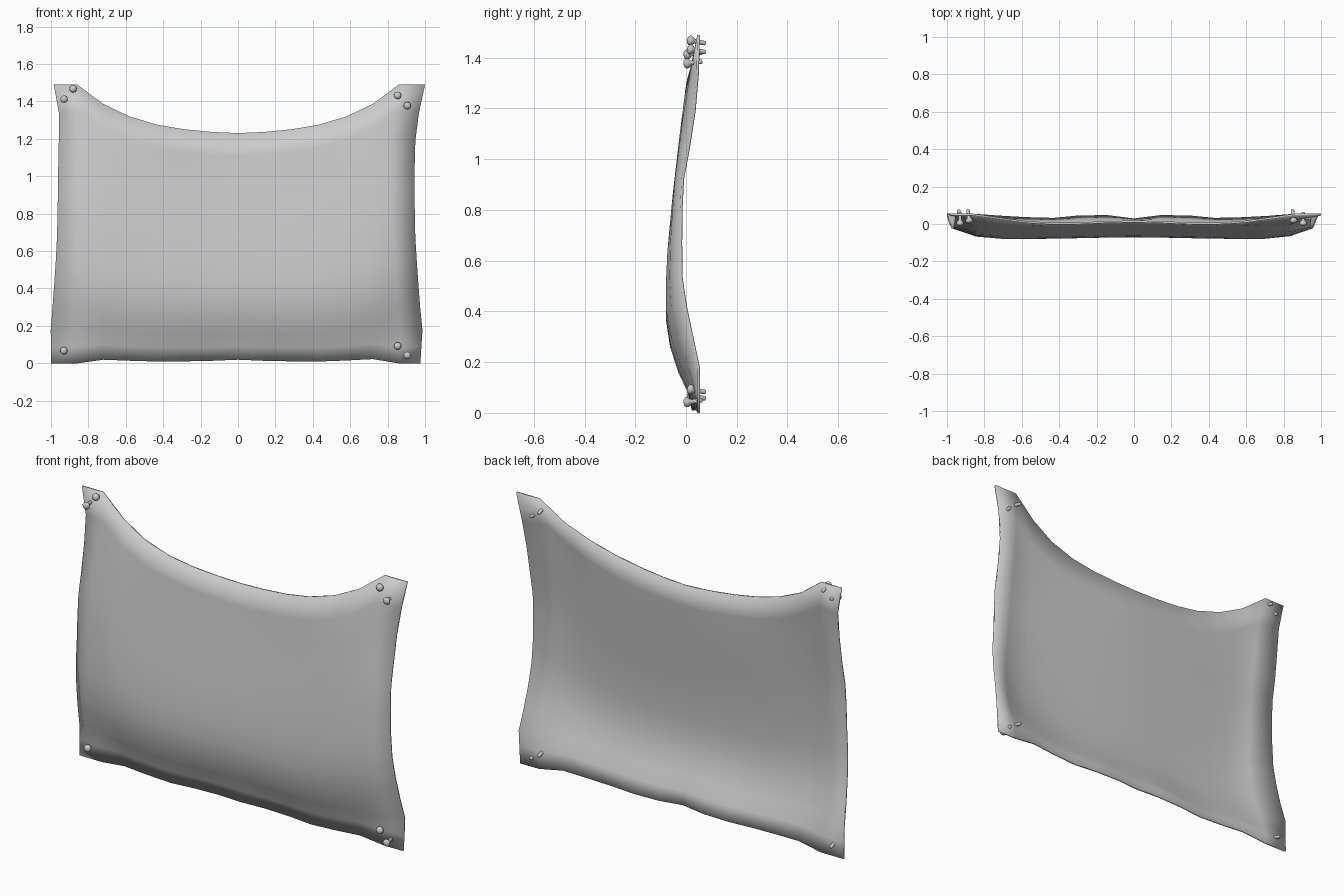
import bpy, bmesh, math
from mathutils import Vector

if "Cube" in bpy.data.objects:
    bpy.data.objects.remove(bpy.data.objects["Cube"])


def lerp(pts, t):
    # piecewise linear curve through (t, x, y, z) points
    for a, b in zip(pts, pts[1:]):
        if t <= b[0]:
            k = (t - a[0]) / (b[0] - a[0])
            return Vector([p + (q - p) * k for p, q in zip(a[1:], b[1:])])
    return Vector(pts[-1][1:])


# Edge curves: (parameter, x, y, z)
half_top = [(.86, .05, 1.49), (.72, .03, 1.385), (.6, .012, 1.325),
            (.46, .002, 1.28), (.31, .003, 1.253), (.16, .01, 1.237), (0, .014, 1.23)]
top = [(0, -.985, .05, 1.49)]
top += [((1 - x) / 2, -x, y, z) for x, y, z in half_top]
top += [((1 + x) / 2, x, y, z) for x, y, z in reversed(half_top[:-1])]
top += [(1, 1.0, .05, 1.49)]
bottom = [((x + 1) / 2, x, y, z) for x, y, z in (
    (-1, .05, 0), (-.86, .05, 0), (-.72, .04, .02), (-.46, .025, .01), (-.2, .05, .012),
    (0, .025, .02), (.2, .05, .012), (.46, .025, .01), (.74, .04, .024), (.86, .05, 0))]
bottom += [(1, .975, .05, 0)]


def side(rows):
    return [(z / 1.49, x, y, z) for x, y, z in rows]


left = side([(-1, .05, 0), (-1, .05, .18), (-.99, .02, .3), (-.975, -.018, .5), (-.965, -.02, .7),
             (-.962, -.017, .9), (-.96, .01, 1.04), (-.957, .03, 1.18), (-.955, .045, 1.33), (-.985, .05, 1.49)])
right = side([(.975, .05, 0), (.985, .05, .18), (.97, .02, .32), (.957, -.018, .5), (.945, -.02, .7),
              (.943, -.017, .9), (.943, .01, 1.04), (.944, .03, 1.16), (.958, .045, 1.3), (1, .05, 1.49)])
# Belly depth against height: (parameter, 0, depth)
belly = [(v, 0, y) for v, y in (
    (0, .02), (.1, -.03), (.18, -.058), (.28, -.076), (.4, -.075), (.5, -.063), (.6, -.05),
    (.75, -.028), (.9, -.01), (1, -.002))]


def curl(d, r):
    return 1 - math.exp(-(max(d, 0) / r) ** 1.6)


def sheet_point(u, v):
    B, T, L, R = lerp(bottom, u), lerp(top, u), lerp(left, v), lerp(right, v)
    corners = [lerp(bottom, 0), lerp(bottom, 1), lerp(top, 0), lerp(top, 1)]
    p = B * (1 - v) + T * v + L * (1 - u) + R * u
    for c, w in zip(corners, ((1 - u) * (1 - v), u * (1 - v), (1 - u) * v, u * v)):
        p -= c * w
    dx = min(p.x - L.x, R.x - p.x)
    db, dt = p.z - B.z, T.z - p.z
    # inward pull of the edges, flatter at the pinned corners
    w = curl(dx, .1) * curl(db, .1) * curl(dt, .075) * curl(math.hypot(dx, min(db, dt)), .22)
    depth = lerp(belly, v).y + .01 * math.exp(-(p.x / .35) ** 2)
    p.y += (depth - p.y) * w
    return p


def make_object(name, bm):
    me = bpy.data.meshes.new(name)
    bm.to_mesh(me)
    bm.free()
    for f in me.polygons:
        f.use_smooth = True
    ob = bpy.data.objects.new(name, me)
    bpy.context.collection.objects.link(ob)
    return ob


# Stretched cloth sheet: coarse grid with thin, softly shaded rim
half = [1, .86, .72, .58, .43, .29, .14]
us = [(1 - x) / 2 for x in half] + [.5] + [(1 + x) / 2 for x in reversed(half)]
vs = [0, .06, .12, .2, .28, .36, .45, .54, .62, .7, .8, .9, 1]
bm = bmesh.new()
rows = [[bm.verts.new(sheet_point(u, v)) for u in us] for v in vs]
for r0, r1 in zip(rows, rows[1:]):
    for i in range(len(us) - 1):
        bm.faces.new((r0[i], r0[i + 1], r1[i + 1], r1[i]))
sheet = make_object("cloth_sheet", bm)
mod = sheet.modifiers.new("thickness", 'SOLIDIFY')
mod.thickness = .01
mod.offset = 0


# Pins: lathe profile (radius, distance along shaft)
profile = [(0, 0), (.012, .002), (.019, .009), (.02, .016), (.016, .023), (.009, .031),
           (.009, .07), (.007, .075), (0, .075)]


def pin(name, head, tip):
    bm = bmesh.new()
    n = 12
    rings = []
    for r, h in profile:
        if r == 0:
            rings.append([bm.verts.new((0, 0, h))] * n)
        else:
            rings.append([bm.verts.new((r * math.cos(2 * math.pi * k / n),
                                        r * math.sin(2 * math.pi * k / n), h)) for k in range(n)])
    for a, b in zip(rings, rings[1:]):
        for k in range(n):
            q = (k + 1) % n
            bm.faces.new(list(dict.fromkeys((a[k], a[q], b[q], b[k]))))
    ob = make_object(name, bm)
    ob.location = head
    ob.rotation_euler = (Vector(tip) - Vector(head)).to_track_quat('Z', 'Y').to_euler()


outer = [(-.93, 1.41), (.905, 1.375), (.905, .04)]
inner = [(-.88, 1.47), (.855, 1.435), (.855, .095), (-.93, .07)]
for i, (x, z) in enumerate(outer):
    pin(f"outer_pin_{i}", (x, -.01, z), (x, .08, z + .012))
for i, (x, z) in enumerate(inner):
    pin(f"inner_pin_{i}", (x, .004, z), (x - .008, .08, z - .014))
